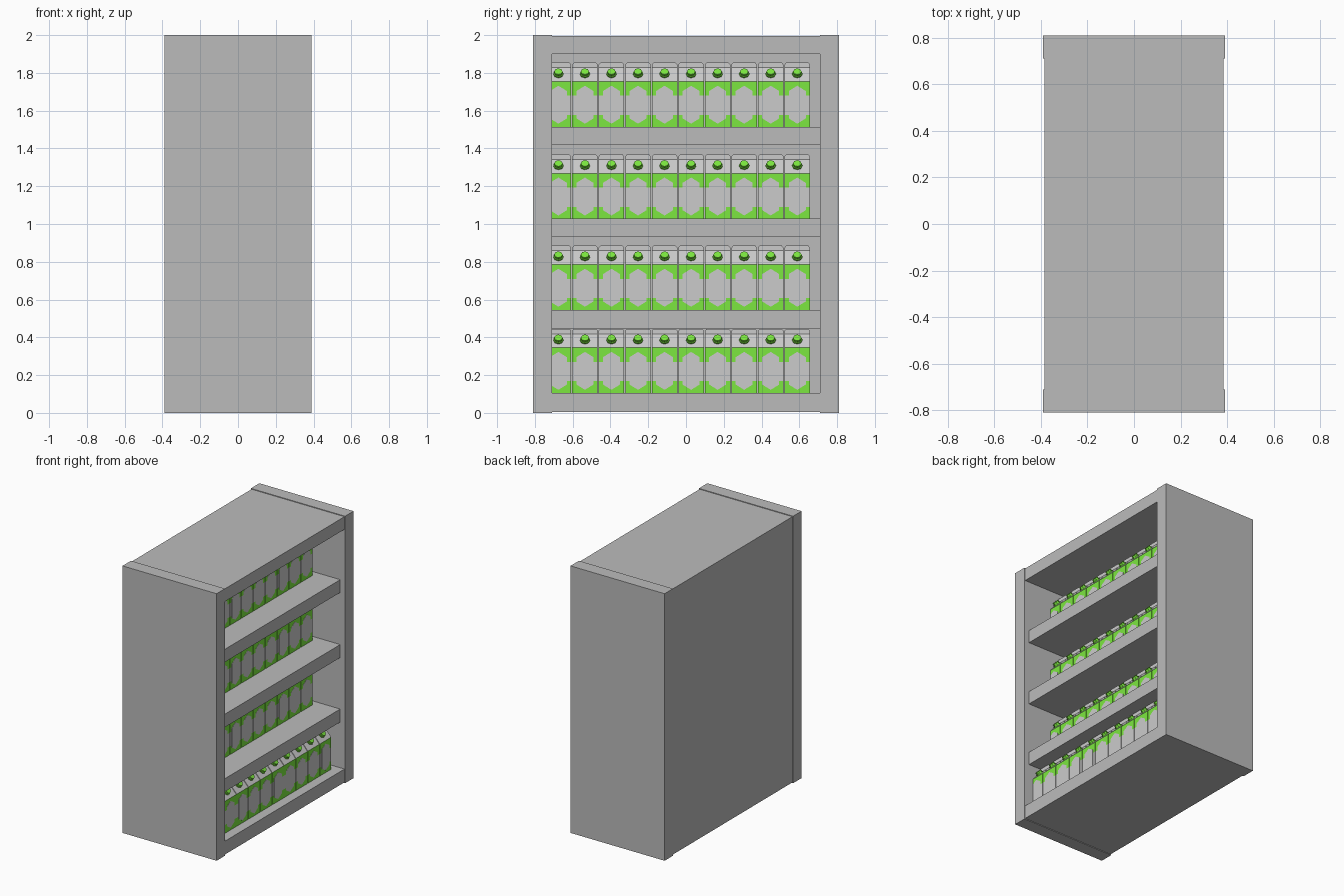
import bpy, bmesh, math
from mathutils import Matrix, Vector

if "Cube" in bpy.data.objects:
    bpy.data.objects.remove(bpy.data.objects["Cube"])


def material(name, rgb):
    m = bpy.data.materials.new(name)
    m.diffuse_color = (*rgb, 1)
    m.use_nodes = True
    m.node_tree.nodes["Principled BSDF"].inputs["Base Color"].default_value = m.diffuse_color
    return m


dark_grey = material("dark_grey", (0.5, 0.5, 0.5))
light_grey = material("light_grey", (0.7, 0.7, 0.7))
green = material("green", (0.2, 0.8, 0.05))


def add_object(name, mesh, loc=(0, 0, 0)):
    ob = bpy.data.objects.new(name, mesh)
    ob.location = loc
    bpy.context.collection.objects.link(ob)
    return ob


def add_box(bm, lo, hi, mat=0):
    lo, hi = Vector(lo), Vector(hi)
    m = Matrix.Translation((lo + hi) / 2) @ Matrix.Diagonal((*(hi - lo), 1))
    for v in bmesh.ops.create_cube(bm, size=1, matrix=m)["verts"]:
        for f in v.link_faces:
            f.material_index = mat


def add_prism(bm, points, offset, mat=0):
    face = bm.faces.new([bm.verts.new(p) for p in points])
    face.material_index = mat
    ext = bmesh.ops.extrude_face_region(bm, geom=[face], use_keep_orig=True)["geom"]
    verts = [g for g in ext if isinstance(g, bmesh.types.BMVert)]
    bmesh.ops.translate(bm, verts=verts, vec=offset)
    for v in verts:
        for f in v.link_faces:
            f.material_index = mat


def finish(bm, name, mats):
    bmesh.ops.recalc_face_normals(bm, faces=bm.faces)
    mesh = bpy.data.meshes.new(name)
    bm.to_mesh(mesh)
    bm.free()
    for m in mats:
        mesh.materials.append(m)
    return mesh


def panel(name, lo, hi):
    bm = bmesh.new()
    add_box(bm, lo, hi)
    add_object(name, finish(bm, name, [dark_grey]))


# Cabinet shell, open towards +x
panel("side_front", (-0.39, -0.81, 0), (0.39, -0.71, 2))
panel("side_back", (-0.39, 0.71, 0), (0.39, 0.81, 2))
panel("top_panel", (-0.385, -0.71, 1.9), (0.385, 0.71, 1.995))
panel("bottom_panel", (-0.385, -0.71, 0.005), (0.385, 0.71, 0.105))
panel("back_panel", (-0.385, -0.71, 0.105), (-0.36, 0.71, 1.9))

# Shelves, set back from the opening
for i, (z0, z1) in enumerate([(0.447, 0.545), (0.93, 1.028), (1.418, 1.514)]):
    panel(f"shelf_{i + 1}", (-0.36, -0.71, z0), (0.35, 0.71, z1))

# Carton: front face at x = 0, centred on y, standing on z = 0
W, D = 0.0675, 0.137
bm = bmesh.new()
for z0, z1, mat in [(0, 0.063, 1), (0.063, 0.165, 0), (0.165, 0.24, 1)]:
    add_box(bm, (-D, -W, z0), (0, W, z1), mat)

# Pointed label on front and back
label = [(0, 0.017), (0.045, 0.045), (0.045, 0.19),
         (0, 0.218), (-0.045, 0.19), (-0.045, 0.045)]
for x, d in [(-0.001, 0.002), (-D + 0.001, -0.002)]:
    add_prism(bm, [(x, y, z) for y, z in label], (d, 0, 0))

# Gable roof and sealed ridge fin
add_prism(bm, [(0, -W, 0.24), (-D / 2, -W, 0.318), (-D, -W, 0.24)], (0, 2 * W, 0))
fin = [(-W, 0.305), (W, 0.305), (W, 0.33), (W - 0.009, 0.34), (-W + 0.009, 0.34), (-W, 0.33)]
add_prism(bm, [(-D / 2 - 0.004, y, z) for y, z in fin], (0.008, 0, 0))

# Screw cap on the front slope
normal = Vector((0.078, 0, D / 2)).normalized()
turn = normal.to_track_quat('Z', 'Y').to_matrix().to_4x4()
base = Vector((-D / 4, 0, 0.279))
for radius, height, start in [(0.027, 0.008, 0), (0.022, 0.016, 0.006)]:
    m = Matrix.Translation(base + normal * (start + height / 2)) @ turn
    cap = bmesh.ops.create_cone(bm, cap_ends=True, segments=8, radius1=radius,
                                radius2=radius, depth=height, matrix=m)
    for v in cap["verts"]:
        for f in v.link_faces:
            f.material_index = 1
carton = finish(bm, "carton", [light_grey, green])

# Rows of cartons; the lowest row stands further forward
for r, (x, z) in enumerate([(0.313, 0.105), (0.157, 0.545), (0.157, 1.028), (0.157, 1.514)]):
    for c in range(10):
        add_object(f"carton_{r + 1}_{c + 1}", carton, (x, 0.589 - 0.1405 * c, z))
